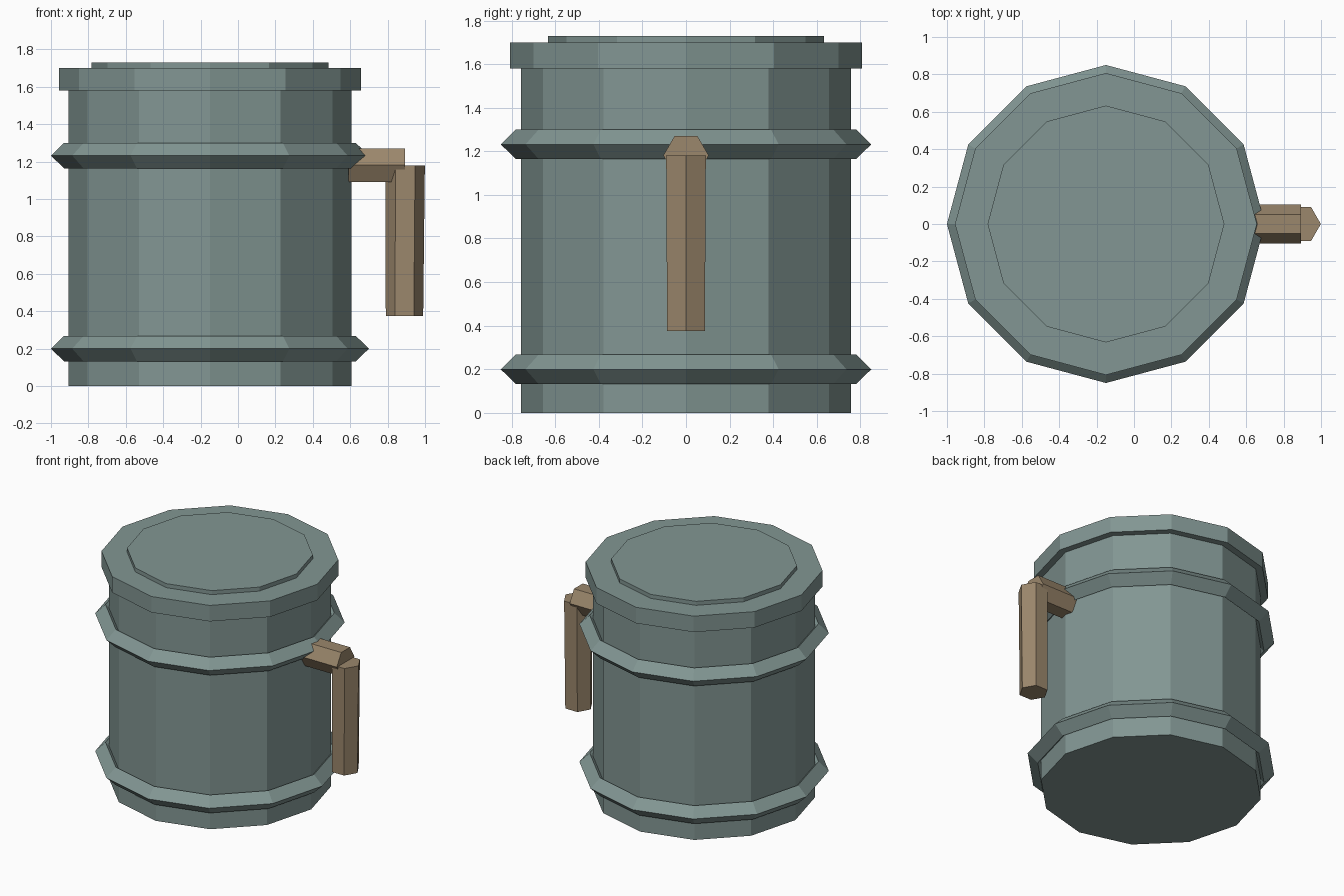
import bpy, bmesh, math
from mathutils import Vector

if "Cube" in bpy.data.objects:
    bpy.data.objects.remove(bpy.data.objects["Cube"])

CENTRE_X = -0.15   # axis of the barrel
SIDES = 12


def material(name, colour):
    m = bpy.data.materials.new(name)
    m.diffuse_color = (*colour, 1)
    m.use_nodes = True
    m.node_tree.nodes["Principled BSDF"].inputs["Base Color"].default_value = m.diffuse_color
    return m


TEAL = material("grey teal", (0.223, 0.305, 0.292))
BROWN = material("tan brown", (0.328, 0.242, 0.150))


def loft(name, mat, rings, closed=False):
    """Skin a list of vertex rings; cap the ends unless the loop is closed."""
    bm = bmesh.new()
    rows = [[bm.verts.new(p) for p in ring] for ring in rings]
    n = len(rows[0])
    pairs = list(zip(rows, rows[1:]))
    if closed:
        pairs.append((rows[-1], rows[0]))
    else:
        bm.faces.new(rows[0])
        bm.faces.new(rows[-1])
    for a, b in pairs:
        for i in range(n):
            j = (i + 1) % n
            bm.faces.new((a[i], a[j], b[j], b[i]))
    bmesh.ops.recalc_face_normals(bm, faces=bm.faces)
    mesh = bpy.data.meshes.new(name)
    bm.to_mesh(mesh)
    bm.free()
    mesh.materials.append(mat)
    ob = bpy.data.objects.new(name, mesh)
    bpy.context.collection.objects.link(ob)
    return ob


def polygon(centre, radius, sides, u=(1, 0, 0), v=(0, 1, 0)):
    u, v = Vector(u), Vector(v)
    steps = [math.tau * i / sides for i in range(sides)]
    return [Vector(centre) + radius * (u * math.cos(a) + v * math.sin(a)) for a in steps]


def lathe(name, profile, closed=False):
    rings = [polygon((CENTRE_X, 0, z), r, SIDES) for r, z in profile]
    return loft(name, TEAL, rings, closed)


# Barrel, lid and raised lid disc
lathe("body", [(0.757, 0), (0.757, 1.60)])
lathe("lid", [(0.807, 1.58), (0.807, 1.70)])
lathe("lid_disc", [(0.633, 1.69), (0.633, 1.73)])

# Diamond-section hoops
for name, z in (("lower_hoop", 0.20), ("upper_hoop", 1.232)):
    lathe(name, [(0.78, z - 0.068), (0.85, z), (0.78, z + 0.068), (0.71, z)], closed=True)

# Hexagonal handle: arm out of the barrel, then the hanging grip
loft("handle_arm", BROWN,
     [polygon((x, 0, 1.181), 0.104, 6, (0, 1, 0), (0, 0, 1)) for x in (0.59, 0.892)])
loft("handle_grip", BROWN,
     [polygon((0.89, 0, 0.375), 0.10, 6), polygon((0.894, 0, 1.18), 0.105, 6)])
